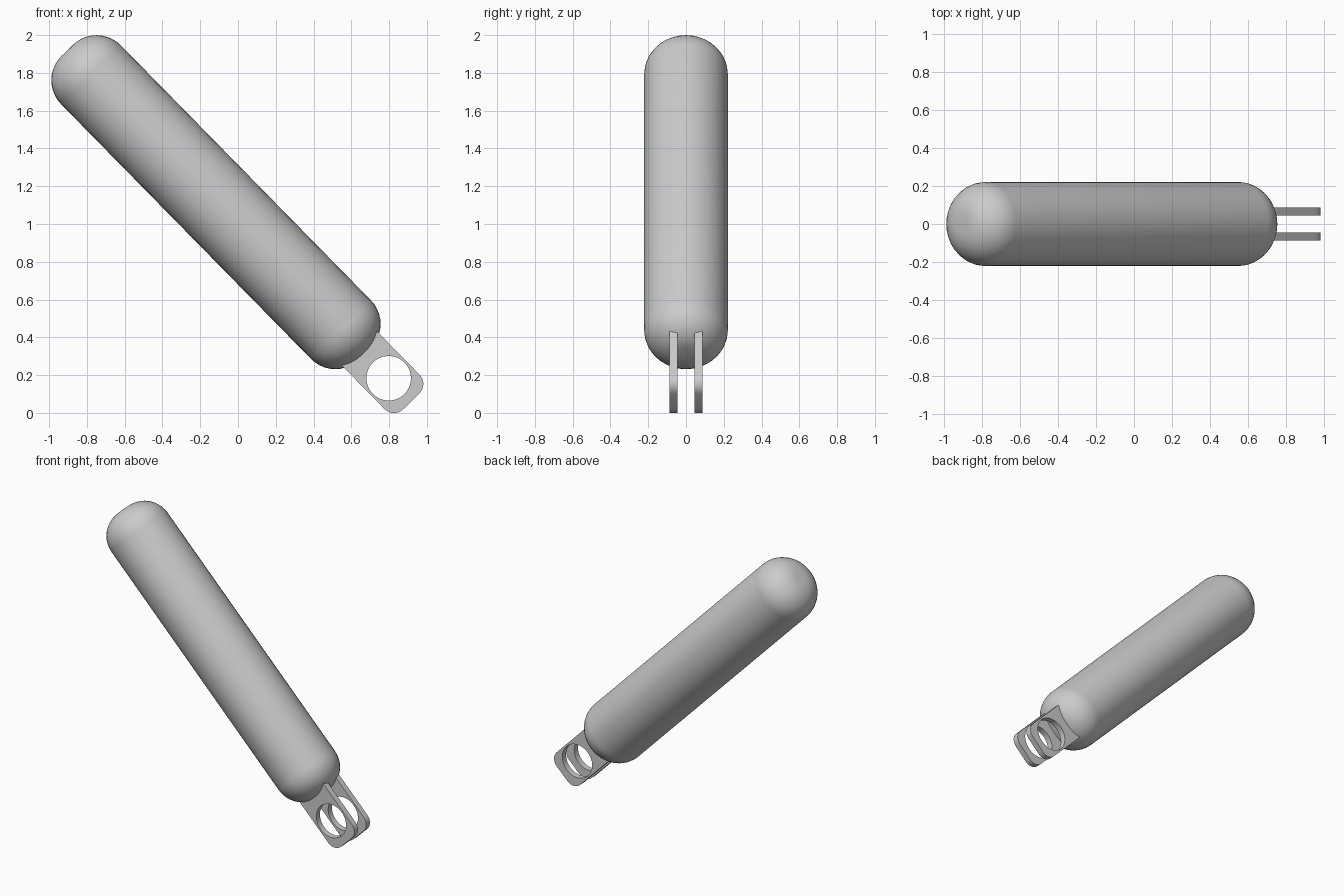
import bpy, bmesh, math
from mathutils import Vector, Matrix

cube = bpy.data.objects.get("Cube")
if cube:
    bpy.data.objects.remove(cube)

TILT = math.radians(45.55)
ORIGIN = Vector((0.545, 0, 0.441))   # centre of the lower rounded end
BODY_LENGTH, BODY_R, ROUND_R = 1.89, 0.222, 0.18

grey = bpy.data.materials.new("plain_grey")
grey.use_nodes = True
colour = (0.6, 0.6, 0.6, 1)
grey.diffuse_color = colour
grey.node_tree.nodes["Principled BSDF"].inputs["Base Color"].default_value = colour


def arc(cx, cz, r, start, end, steps):
    """Points on an arc in the local xz plane, angles in degrees."""
    angles = [math.radians(start + (end - start) * i / steps) for i in range(steps + 1)]
    return [Vector((cx + r * math.cos(a), 0, cz + r * math.sin(a))) for a in angles]


def finish(bm, name):
    bmesh.ops.recalc_face_normals(bm, faces=bm.faces)
    mesh = bpy.data.meshes.new(name)
    bm.to_mesh(mesh)
    bm.free()
    mesh.materials.append(grey)
    obj = bpy.data.objects.new(name, mesh)
    bpy.context.collection.objects.link(obj)
    obj.matrix_world = Matrix.Translation(ORIGIN) @ Matrix.Rotation(TILT, 4, 'Y')
    bpy.ops.object.select_all(action='DESELECT')
    obj.select_set(True)
    bpy.context.view_layer.objects.active = obj
    bpy.ops.object.shade_smooth_by_angle(angle=math.radians(30))
    return obj


# Cylinder body with rounded ends, turned around local x
flat = BODY_R - ROUND_R
profile = [Vector((ROUND_R, 0, 0))] + arc(0, flat, ROUND_R, 0, 90, 10)
profile += arc(-BODY_LENGTH, flat, ROUND_R, 90, 180, 10)
profile.append(Vector((-BODY_LENGTH - ROUND_R, 0, 0)))
bm = bmesh.new()
verts = [bm.verts.new(p) for p in profile]
edges = [bm.edges.new(pair) for pair in zip(verts, verts[1:])]
bmesh.ops.spin(bm, geom=verts + edges, cent=(0, 0, 0), axis=(1, 0, 0),
               angle=math.tau, steps=32)
bmesh.ops.remove_doubles(bm, verts=bm.verts, dist=0.0005)
finish(bm, "body")


# Pair of lugs, each with a rounded tip and a round hole
def lug(name, y, thickness=0.042):
    half, corner, tip = 0.13, 0.07, 0.462
    outline = [Vector((0, 0, -half))]
    outline += arc(tip, corner - half, corner, -90, 0, 8)
    outline += arc(tip, half - corner, corner, 0, 90, 8)
    outline.append(Vector((0, 0, half)))
    hole = arc(0.361, 0, 0.118, 0, 360, 32)[:-1]
    bm = bmesh.new()
    edges = []
    for loop in (outline, hole):
        vs = [bm.verts.new(p + Vector((0, y - thickness / 2, 0))) for p in loop]
        edges += [bm.edges.new((v, vs[i - 1])) for i, v in enumerate(vs)]
    bmesh.ops.triangle_fill(bm, use_beauty=True, use_dissolve=False, edges=edges)
    out = bmesh.ops.extrude_face_region(bm, geom=bm.faces[:])
    moved = [g for g in out["geom"] if isinstance(g, bmesh.types.BMVert)]
    bmesh.ops.translate(bm, verts=moved, vec=(0, thickness, 0))
    finish(bm, name)


lug("front_lug", -0.067)
lug("back_lug", 0.067)
